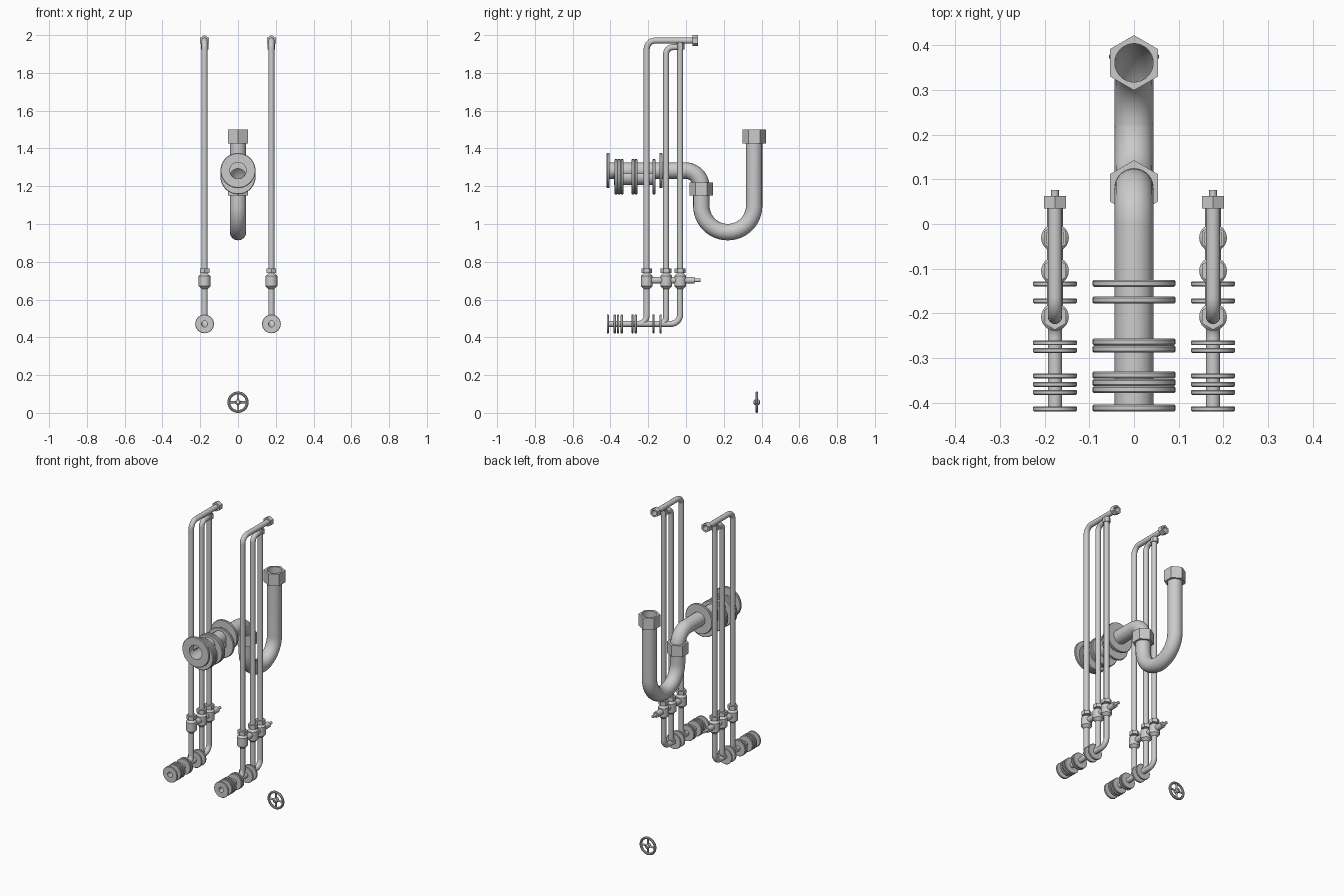
import bpy, bmesh, math
from mathutils import Vector

if "Cube" in bpy.data.objects:
    bpy.data.objects.remove(bpy.data.objects["Cube"])


def smooth(ob):
    bpy.ops.object.select_all(action='DESELECT')
    ob.select_set(True)
    bpy.context.view_layer.objects.active = ob
    bpy.ops.object.shade_smooth_by_angle(angle=math.radians(35))


def link(name, mesh):
    ob = bpy.data.objects.new(name, mesh)
    bpy.context.collection.objects.link(ob)
    smooth(ob)
    return ob


def turned(name, profile, centre, axis='Z', hexagon=False, n=36):
    """Spin a closed (radius, height) profile; outer radii are hexagonal for nuts."""
    bm = bmesh.new()
    big = max(p[0] for p in profile) * 0.9
    loops = []
    for r, h in profile:
        loop = []
        for i in range(n):
            a = 2 * math.pi * i / n
            k = r
            if hexagon and r > big:
                d = (a + math.pi / 6) % (math.pi / 3) - math.pi / 6
                k = r / math.cos(d)
            u, v = k * math.cos(a), k * math.sin(a)
            p = (u, v, h) if axis == 'Z' else (u, h, v)
            loop.append(bm.verts.new(Vector(p) + Vector(centre)))
        loops.append(loop)
    for j, a in enumerate(loops):
        b = loops[(j + 1) % len(loops)]
        for i in range(n):
            bm.faces.new((a[i], a[(i + 1) % n], b[(i + 1) % n], b[i]))
    bmesh.ops.remove_doubles(bm, verts=bm.verts, dist=1e-6)
    bmesh.ops.recalc_face_normals(bm, faces=bm.faces)
    me = bpy.data.meshes.new(name)
    bm.to_mesh(me)
    bm.free()
    return link(name, me)


def ring(name, r, bore, depth, centre, axis='Z', hexagon=False):
    h, c = depth / 2, depth * 0.2 if not hexagon else 0.0
    prof = [(bore, -h), (r - c, -h), (r, c - h), (r, h - c), (r - c, h), (bore, h)]
    if hexagon:
        prof = [(bore, -h), (r, -h), (r, h), (bore, h)]
    return turned(name, prof, centre, axis, hexagon)


def rod(name, r, depth, centre, axis='Z'):
    h = depth / 2
    return turned(name, [(0, -h), (r, -h), (r, h), (0, h)], centre, axis)


def pipe(name, x, pts, r, fillet):
    """Round tube along (y, z) points with rounded corners."""
    pts = [Vector((x, y, z)) for y, z in pts]
    path = [pts[0]]
    for a, b, c in zip(pts, pts[1:], pts[2:]):
        d1, d2 = (a - b).normalized(), (c - b).normalized()
        mid = b + (d1 + d2) * fillet
        for i in range(13):
            t = math.pi / 2 * i / 12
            path.append(mid - d2 * fillet * math.cos(t) - d1 * fillet * math.sin(t))
    path.append(pts[-1])
    cu = bpy.data.curves.new(name, 'CURVE')
    cu.dimensions = '3D'
    cu.bevel_depth = r
    cu.bevel_resolution = 6
    sp = cu.splines.new('POLY')
    sp.points.add(len(path) - 1)
    for p, co in zip(sp.points, path):
        p.co = (*co, 1)
    tmp = bpy.data.objects.new(name + "_path", cu)
    bpy.context.collection.objects.link(tmp)
    dg = bpy.context.evaluated_depsgraph_get()
    me = bpy.data.meshes.new_from_object(tmp.evaluated_get(dg))
    bpy.data.objects.remove(tmp)
    return link(name, me)


# drain: wall pipe with elbow, U trap and two hex nuts
R = 0.0435
pipe("drain_wall_pipe", 0, [(-0.419, 1.283), (0.081, 1.283), (0.081, 1.16)], R, 0.085)
pipe("drain_trap", 0, [(0.081, 1.21), (0.081, 0.957), (0.361, 0.957), (0.361, 1.49)], R, 0.1399)
ring("trap_inlet_nut", 0.0535, 0.043, 0.074, (0, 0.361, 1.463), hexagon=True)
ring("trap_outlet_nut", 0.0535, 0.043, 0.07, (0, 0.081, 1.185), hexagon=True)

# drain flanges; the inner group sits slightly lower on its own sleeve
pipe("drain_sleeve", 0, [(-0.38, 1.25), (-0.165, 1.25)], R, 0)
for y in (-0.412, -0.133):
    ring("drain_end_flange", 0.093, R, 0.0155, (0, y, 1.283), 'Y')
for y in (-0.371, -0.355, -0.338, -0.28, -0.264, -0.17):
    ring("drain_flange", 0.093, R, 0.0155, (0, y, 1.25), 'Y')

# two mirrored water supply assemblies
r = 0.016
ys = (-0.208, -0.105, -0.031)
for x in (-0.177, 0.177):
    pipe("supply_pipe_front", x, [(-0.27, 0.471), (ys[0], 0.471), (ys[0], 1.971), (0.06, 1.971)], r, 0.045)
    pipe("supply_pipe_middle", x, [(-0.165, 0.471), (ys[1], 0.471), (ys[1], 1.936), (-0.03, 1.936)], r, 0.035)
    pipe("supply_pipe_back", x, [(-0.419, 0.471), (ys[2], 0.471), (ys[2], 1.96)], r, 0.05)
    ring("supply_outlet_nut", 0.0247, r, 0.028, (x, 0.049, 1.971), 'Y', True)
    ring("supply_joint_nut", 0.02, r * 0.9, 0.03, (x, ys[2], 1.94), 'Z', True)
    for y in (-0.414, -0.377, -0.359, -0.34, -0.283, -0.266, -0.172, -0.134):
        ring("supply_flange", 0.0495, r, 0.011, (x, y, 0.471), 'Y')
    # shut-off valves joined by a common stem
    for y in ys:
        ring("valve_body", 0.031, r * 0.9, 0.09, (x, y, 0.698), 'Z')
        ring("valve_nut", 0.025, r * 0.9, 0.024, (x, y, 0.752), 'Z', True)
    rod("valve_sleeve", 0.018, 0.24, (x, -0.075, 0.702), 'Y')
    rod("valve_stem", 0.0085, 0.04, (x, 0.056, 0.702), 'Y')

# loose handwheel
c = Vector((0, 0.375, 0.0565))
rim = [(0.049 + 0.0075 * math.cos(t * math.pi / 5), 0.0075 * math.sin(t * math.pi / 5)) for t in range(10)]
turned("handwheel_rim", rim, c, 'Y')
ring("handwheel_hub", 0.015, 0.006, 0.036, c, 'Y')
for k in range(4):
    a = k * math.pi / 2
    d = Vector((math.sin(a), 0, math.cos(a)))
    spoke = rod("handwheel_spoke", 0.0055, 0.038, (0, 0, 0), 'Z')
    spoke.rotation_euler = (0, a, 0)
    spoke.location = c + d * 0.029
